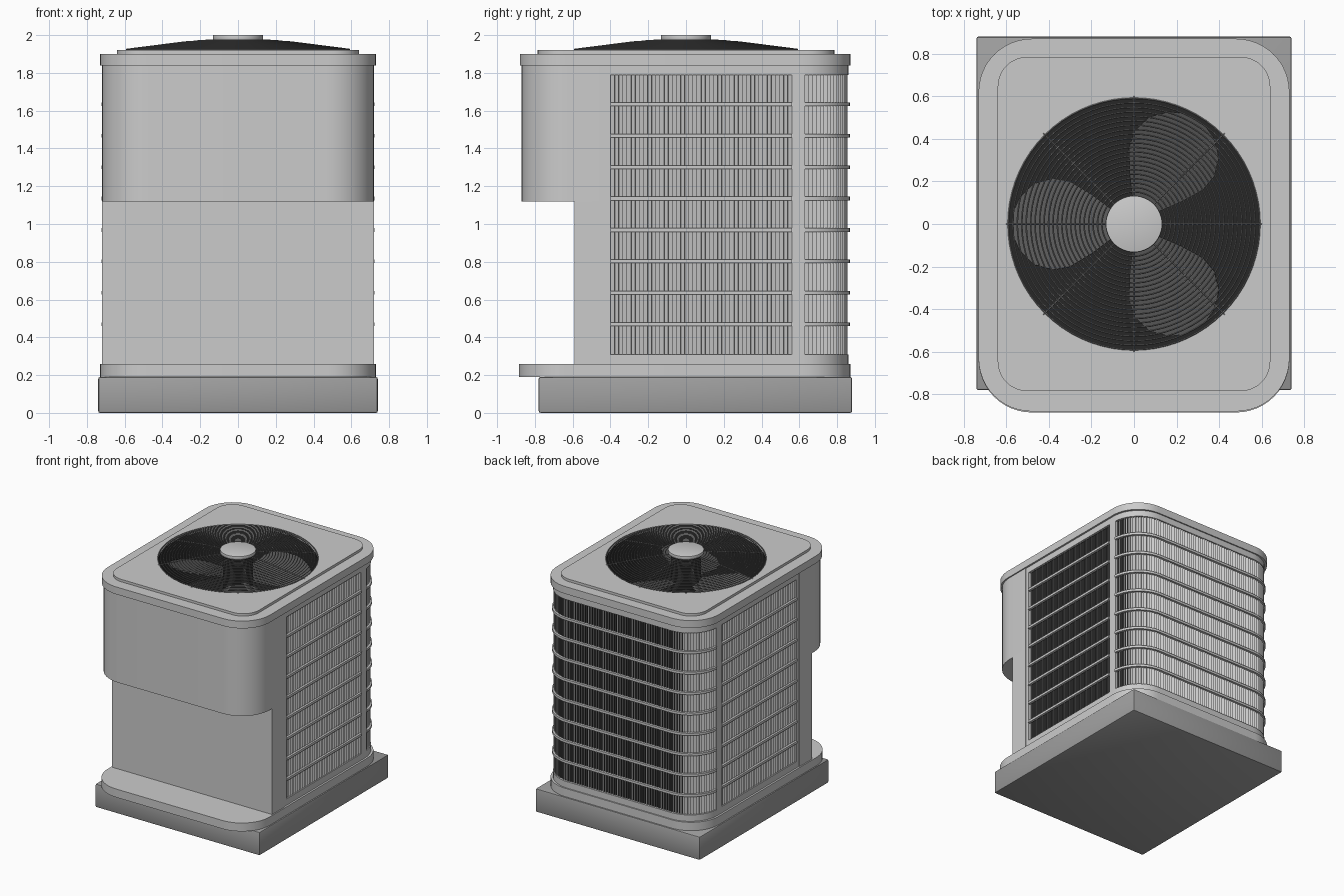
import bpy
from math import sin, cos, pi, radians
from mathutils import Vector as V

if "Cube" in bpy.data.objects:
    bpy.data.objects.remove(bpy.data.objects["Cube"])


def paint(name, g):
    m = bpy.data.materials.new(name)
    m.diffuse_color = (g, g, g, 1)
    m.use_nodes = True
    m.node_tree.nodes["Principled BSDF"].inputs["Base Color"].default_value = m.diffuse_color
    return m


PAD, WIRE = paint("pad_grey", 0.35), paint("wire_grey", 0.25)
BLADE, DARK = paint("blade_grey", 0.10), paint("interior_dark", 0.02)


def link(name, data, mat=None):
    ob = bpy.data.objects.new(name, data)
    bpy.context.collection.objects.link(ob)
    if mat:
        data.materials.append(mat)
    return ob


def arc(cx, cy, r, a0, a1, n=12):
    return [(cx + r * cos(radians(a0 + (a1 - a0) * i / n)),
             cy + r * sin(radians(a0 + (a1 - a0) * i / n))) for i in range(n + 1)]


def rounded(hx, y0, y1, r):
    x = hx - r
    return (arc(x, y1 - r, r, 0, 90) + arc(-x, y1 - r, r, 90, 180)
            + arc(-x, y0 + r, r, 180, 270) + arc(x, y0 + r, r, 270, 360))


def circle(r, n=72):
    return arc(0, 0, r, 0, 360, n)[:-1]


def add_poly(cu, pts, closed=True):
    sp = cu.splines.new('POLY')
    sp.points.add(len(pts) - 1)
    for p, c in zip(sp.points, pts):
        p.co = (c[0], c[1], c[2] if len(c) > 2 else 0, 1)
    sp.use_cyclic_u = closed


def plate(name, outlines, z0, z1, mat=None):
    """Extruded flat outline; further outlines become holes."""
    cu = bpy.data.curves.new(name, 'CURVE')
    cu.dimensions, cu.fill_mode = '2D', 'BOTH'
    cu.extrude = (z1 - z0) / 2
    for o in outlines:
        add_poly(cu, o)
    ob = link(name, cu, mat)
    ob.location.z = (z0 + z1) / 2
    return ob


def bands(name, strips, thick, mat=None):
    """Upright sheets along plan paths (outside on the right), thickened inward."""
    vs, fs = [], []
    for pts, z0, z1 in strips:
        b = len(vs)
        for p in pts:
            vs += [(p[0], p[1], z0), (p[0], p[1], z1)]
        fs += [(b + 2*i, b + 2*i + 2, b + 2*i + 3, b + 2*i + 1) for i in range(len(pts) - 1)]
    me = bpy.data.meshes.new(name)
    me.from_pydata(vs, [], fs)
    ob = link(name, me, mat)
    m = ob.modifiers.new("thickness", 'SOLIDIFY')
    m.thickness, m.offset, m.use_even_offset = thick, -1, True
    return ob


# U-shaped rail around the right side, back and left side
HX, Y0, YB, R = 0.715, -0.43, 0.86, 0.25
SIDE, ARC, BACK = YB - R - Y0, R * pi / 2, 2 * (HX - R)
TOTAL = 2 * SIDE + 2 * ARC + BACK


def rail(s):
    if s > TOTAL / 2:                       # mirrored half
        p, n, t = rail(TOTAL - s)
        return V((-p.x, p.y)), V((-n.x, n.y)), V((t.x, -t.y))
    if s <= SIDE:
        return V((HX, Y0 + s)), V((1, 0)), V((0, 1))
    if s <= SIDE + ARC:
        a = (s - SIDE) / R
        n = V((cos(a), sin(a)))
        return V((HX - R, YB - R)) + R * n, n, V((-n.y, n.x))
    return V((HX - R - (s - SIDE - ARC), YB)), V((0, 1)), V((-1, 0))


def rail_path(s0, s1, off=0.0):
    br = [SIDE + ARC * i / 12 for i in range(13)]
    br += [TOTAL - b for b in reversed(br)]
    ss = [s0] + [b for b in br if s0 + 1e-4 < b < s1 - 1e-4] + [s1]
    return [p + off * n for p, n, t in map(rail, ss)]


# pad and base pan
pad = plate("ground_pad", [[(-.74, -.78), (.74, -.78), (.74, .88), (-.74, .88)]], 0, 0.19, PAD)
plate("base_pan", [rounded(0.73, -0.885, 0.87, 0.25)], 0.19, 0.258)

# louvred grille: three panels on the rail
ZB, ZT, PITCH, OPEN = 0.31, 1.79, 0.1663, 0.15
panels = [(0.03, 0.99), (1.06, TOTAL - 1.06), (TOTAL - 0.99, TOTAL - 0.03)]
edges = [0] + [e for p in panels for e in p] + [TOTAL]
frame = [(rail_path(0, TOTAL), 0.255, ZB), (rail_path(0, TOTAL), ZT, 1.845)]
frame += [(rail_path(edges[i], edges[i + 1]), ZB, ZT) for i in range(0, len(edges), 2)]
bands("grille_frame", frame, 0.02)

bars, slats = [], []
for s0, s1 in panels:
    for k in range(8):
        z = ZB + OPEN + k * PITCH
        bars.append((rail_path(s0, s1, 0.008), z, z + PITCH - OPEN + 0.003))
    n = round((s1 - s0) / 0.0218)
    for i in range(n):
        p, nn, t = rail(s0 + (i + 0.5) * (s1 - s0) / n)
        slats.append(([p - 0.022 * nn - 0.011 * t, p - 0.005 * nn + 0.011 * t], ZB - .01, ZT + .01))
bands("grille_bars", bars, 0.02)
bands("grille_slats", slats, 0.002)
bands("coil", [(rail_path(0, TOTAL, -0.035), 0.26, 1.84)], 0.01, DARK)

# front: overhanging upper cover and recessed lower panel
cover = ([(-0.72, -0.43)] + arc(-0.47, -0.62, 0.25, 180, 270)
         + arc(0.47, -0.62, 0.25, 270, 360) + [(0.72, -0.43)])
bands("front_cover", [(cover, 1.12, 1.845)], 0.012)
plate("front_cover_floor", [cover], 1.12, 1.132)
bands("front_panel", [([(-.72, -.43), (-.72, -.59), (.72, -.59), (.72, -.43)], 0.255, 1.125)], 0.012)

# top cap and raised lid, both with the fan opening
plate("top_cap", [rounded(0.73, -0.88, 0.87, 0.25), circle(0.59)], 1.84, 1.90)
plate("top_lid", [rounded(0.64, -0.785, 0.785, 0.14), circle(0.59)], 1.90, 1.92)

# fan well
plate("fan_shroud", [circle(0.60), circle(0.588)], 1.50, 1.90, DARK)
plate("fan_well_floor", [circle(0.60)], 1.49, 1.50, DARK)

# fan blades and motor
half = [(.08, .05), (.2, .14), (.3, .2), (.38, .215), (.47, .19), (.54, .12), (.565, .06)]
outline = [(x, -y) for x, y in half] + [(0.572, 0)] + half[::-1]
for i in range(3):
    me = bpy.data.meshes.new("fan_blade")
    me.from_pydata([(x, y, 0.25 * y) for x, y in outline], [], [list(range(len(outline)))])
    ob = link("fan_blade_%d" % (i + 1), me, BLADE)
    ob.location.z = 1.76
    ob.rotation_euler.z = radians(60 + 120 * i)
    ob.modifiers.new("thickness", 'SOLIDIFY').thickness = 0.008
plate("fan_motor", [circle(0.11, 40)], 1.50, 1.97, DARK)


# domed wire guard
def dome(r):
    return 1.975 - 0.05 * (max(r - 0.13, 0) / 0.46) ** 1.3


cu = bpy.data.curves.new("fan_guard", 'CURVE')
cu.dimensions, cu.bevel_depth, cu.bevel_resolution = '3D', 0.0038, 0
RINGS = 22
for i in range(RINGS + 1):
    r = 0.13 + 0.46 * i / RINGS
    add_poly(cu, [(x, y, dome(r)) for x, y in circle(r)])
for k in range(8):
    a = k * pi / 4
    add_poly(cu, [(r * cos(a), r * sin(a), dome(r) - 0.006)
                  for r in (.1, .2, .3, .4, .5, .605)], False)
link("fan_guard", cu, WIRE)

# centre cap of the guard
cap = plate("guard_cap", [circle(0.132, 48)], 1.974, 2.0)

# to meshes, soft edges, smooth shading
for ob, w in ((pad, 0.01), (cap, 0.008)):
    bpy.ops.object.select_all(action='DESELECT')
    ob.select_set(True)
    bpy.context.view_layer.objects.active = ob
    bpy.ops.object.convert(target='MESH')
    weld = ob.modifiers.new("weld", 'WELD')
    weld.merge_threshold = 0.0005
    bev = ob.modifiers.new("soft_edge", 'BEVEL')
    bev.width, bev.segments, bev.limit_method = w, 2, 'ANGLE'
bpy.ops.object.select_all(action='SELECT')
bpy.ops.object.convert(target='MESH')
bpy.ops.object.shade_smooth_by_angle(angle=radians(35))
